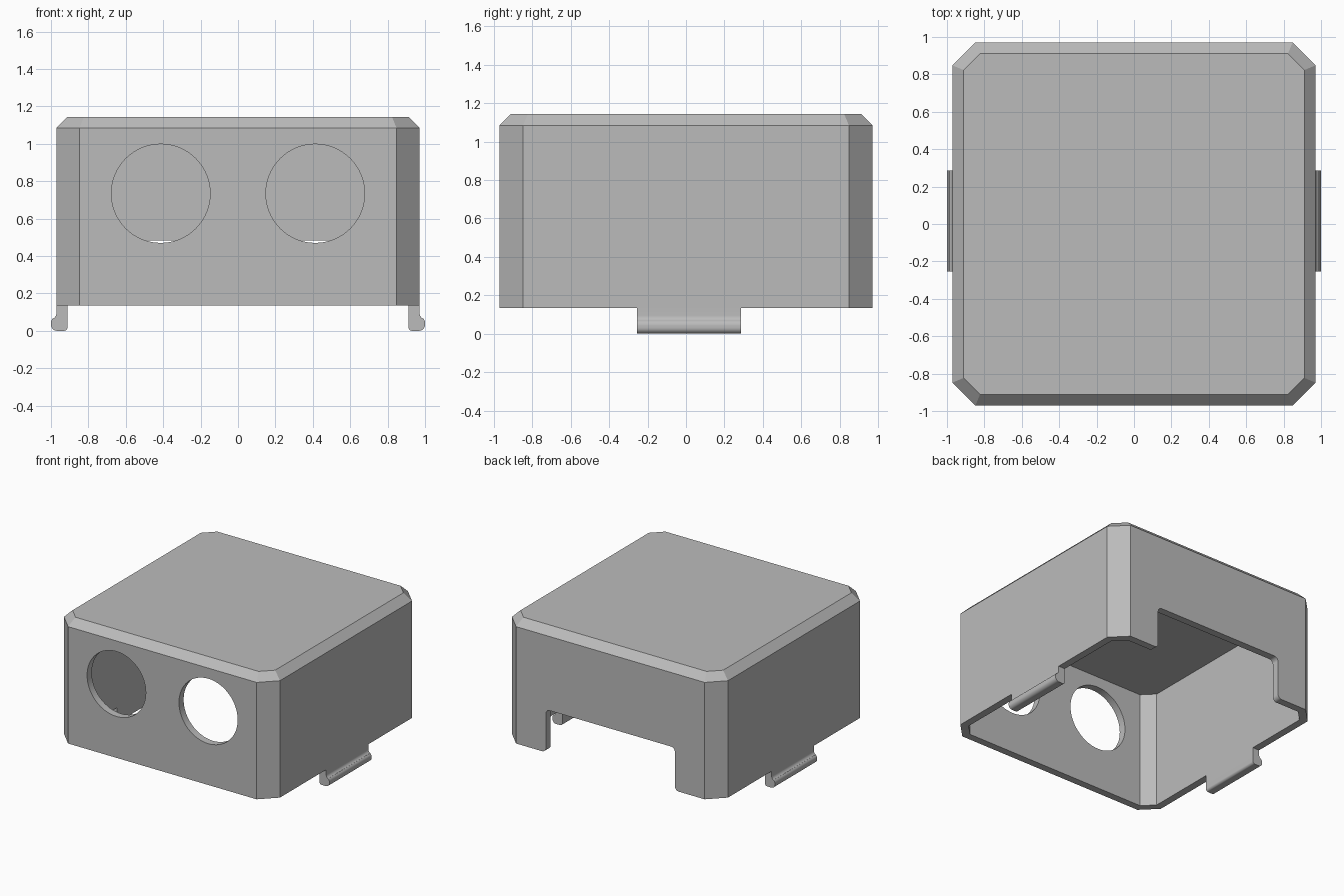
import bpy, bmesh
from math import sin, cos, radians

cube = bpy.data.objects.get("Cube")
if cube:
    bpy.data.objects.remove(cube, do_unlink=True)

HALF, CUT, WALL = 0.971, 0.123, 0.06       # outer half width, corner cut, wall
BASE, SHOULDER, TOP = 0.134, 1.084, 1.144  # heights of rim, bevel start, roof

grey = bpy.data.materials.new("plain grey")
grey.use_nodes = True
colour = (0.5, 0.5, 0.5, 1)
grey.diffuse_color = colour
grey.node_tree.nodes["Principled BSDF"].inputs["Base Color"].default_value = colour


def loft(name, loops):
    """Closed solid skinned through matching loops of points."""
    bm = bmesh.new()
    rings = [[bm.verts.new(p) for p in loop] for loop in loops]
    n = len(rings[0])
    for a, b in zip(rings, rings[1:]):
        for i in range(n):
            j = (i + 1) % n
            bm.faces.new((a[i], a[j], b[j], b[i]))
    bm.faces.new(rings[0])
    bm.faces.new(rings[-1])
    bmesh.ops.recalc_face_normals(bm, faces=bm.faces)
    mesh = bpy.data.meshes.new(name)
    bm.to_mesh(mesh)
    bm.free()
    mesh.materials.append(grey)
    obj = bpy.data.objects.new(name, mesh)
    bpy.context.collection.objects.link(obj)
    return obj


def octagon(inset, z):
    """Square with cut corners, offset inwards evenly."""
    h = HALF - inset
    s = h - (CUT - inset * 0.586)
    pts = [(h, -s), (h, s), (s, h), (-s, h), (-h, s), (-h, -s), (-s, -h), (s, -h)]
    return [(x, y, z) for x, y in pts]


def arc(cx, cz, r, start, end, steps=8):
    angles = [radians(start + (end - start) * i / steps) for i in range(steps + 1)]
    return [(cx + r * cos(a), cz + r * sin(a)) for a in angles]


def extrude_y(name, profile, y0, y1):
    return loft(name, [[(x, y, z) for x, z in profile] for y in (y0, y1)])


def smooth(obj):
    bpy.ops.object.select_all(action="DESELECT")
    obj.select_set(True)
    bpy.context.view_layer.objects.active = obj
    bpy.ops.object.shade_smooth_by_angle(angle=radians(30))


# Cover with bevelled roof edge
cover = loft("cover", [octagon(0, BASE), octagon(0, SHOULDER), octagon(TOP - SHOULDER, TOP)])

# Hollow inside
cutters = [loft("cavity_cutter", [octagon(WALL, 0), octagon(WALL, TOP - WALL)])]

# Two round front openings
for side in (-1, 1):
    circle = arc(side * 0.413, 0.734, 0.264, 0, 360, 64)[:-1]
    cutters.append(extrude_y("hole_cutter", circle, -1.1, -0.8))

# Rounded notch in the back wall
W, H, R = 0.58, 0.482, 0.035
right = [(W + R, 0)] + arc(W + R, BASE + R, R, 270, 180) + arc(W - R, H - R, R, 0, 90)
notch = right + [(-x, z) for x, z in reversed(right)]
cutters.append(extrude_y("notch_cutter", notch, 0.8, 1.1))

for cutter in cutters:
    mod = cover.modifiers.new(cutter.name, "BOOLEAN")
    mod.operation = "DIFFERENCE"
    mod.solver = "EXACT"
    mod.object = cutter
bpy.context.view_layer.update()
result = bpy.data.meshes.new_from_object(
    cover.evaluated_get(bpy.context.evaluated_depsgraph_get()))
cover.modifiers.clear()
cover.data = result
for cutter in cutters:
    bpy.data.objects.remove(cutter, do_unlink=True)
smooth(cover)

# Snap clips with a rounded outward hook
inner = HALF - WALL
clip = ([(inner, BASE)] + arc(inner + 0.02, 0.02, 0.02, 180, 270)
        + arc(0.968, 0.032, 0.032, 270, 360) + arc(0.968, 0.042, 0.032, 0, 50)
        + arc(1.003, 0.094, 0.032, 240, 180) + [(HALF, BASE)])
for name, side in (("left_clip", 1), ("right_clip", -1)):
    smooth(extrude_y(name, [(side * x, z) for x, z in clip], -0.255, 0.287))
